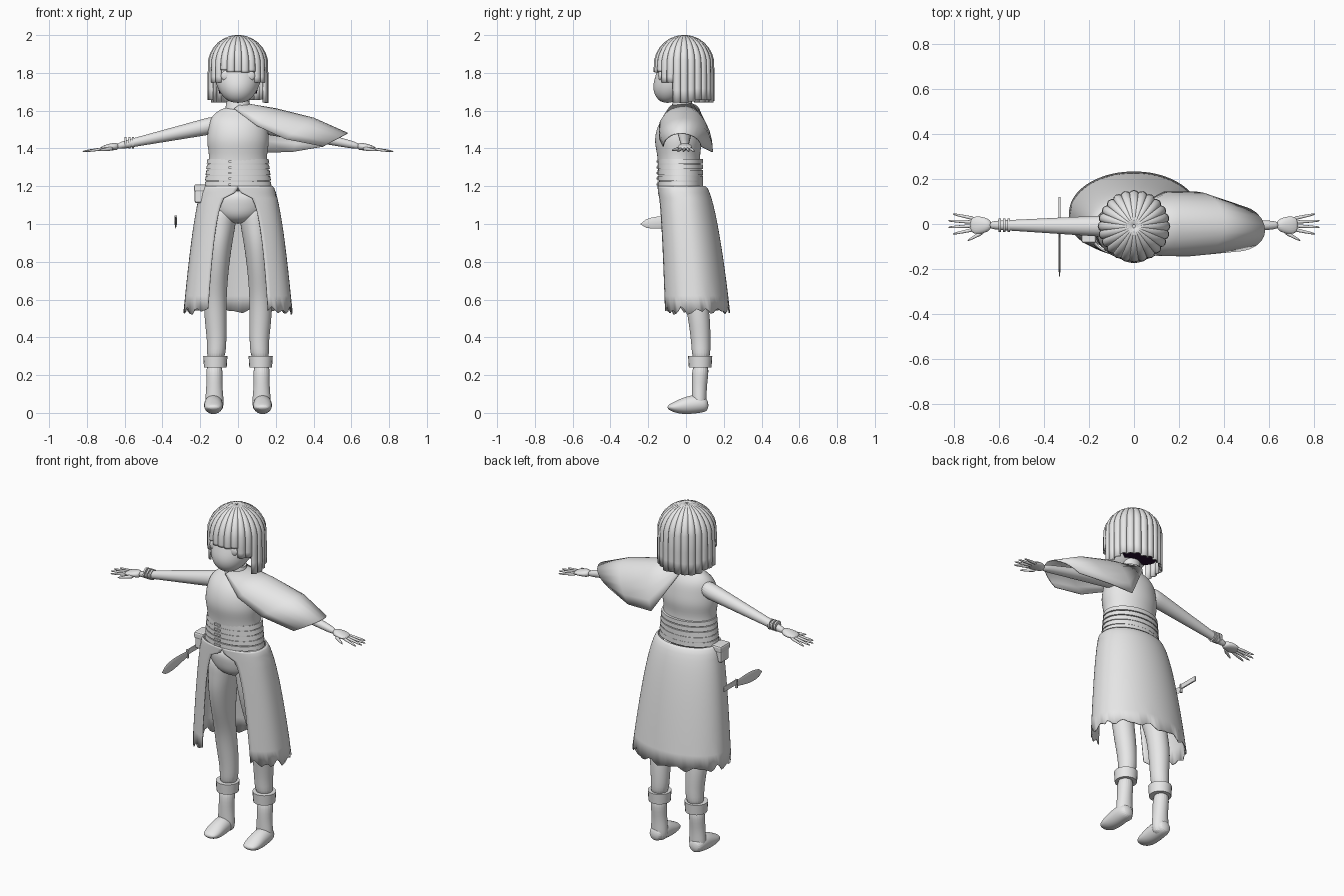
import bpy, math, random
import bmesh

random.seed(4)
if "Cube" in bpy.data.objects:
    bpy.data.objects.remove(bpy.data.objects["Cube"], do_unlink=True)


def material(name, rgb):
    mat = bpy.data.materials.new(name)
    mat.use_nodes = True
    mat.diffuse_color = (*rgb, 1)
    mat.node_tree.nodes["Principled BSDF"].inputs["Base Color"].default_value = (*rgb, 1)
    return mat


GREY = material("light grey", (.8, .8, .8))
DARK = material("dark purple", (.02, .005, .03))


def build(name, verts, faces, subsurf=0, thickness=0, mat=GREY):
    mesh = bpy.data.meshes.new(name)
    mesh.from_pydata(verts, [], faces)
    bm = bmesh.new()
    bm.from_mesh(mesh)
    bmesh.ops.recalc_face_normals(bm, faces=bm.faces)
    bm.to_mesh(mesh)
    bm.free()
    mesh.materials.append(mat)
    ob = bpy.data.objects.new(name, mesh)
    bpy.context.collection.objects.link(ob)
    if thickness:
        solid = ob.modifiers.new("Thickness", "SOLIDIFY")
        solid.thickness, solid.offset = thickness, 0
    if subsurf:
        smooth = ob.modifiers.new("Smooth", "SUBSURF")
        smooth.levels = smooth.render_levels = subsurf
    bpy.ops.object.select_all(action="DESELECT")
    ob.select_set(True)
    bpy.context.view_layer.objects.active = ob
    bpy.ops.object.shade_smooth_by_angle(angle=math.radians(45))


def grid_faces(rows, cols, closed=False):
    span = cols if closed else cols - 1
    return [(r * cols + c, r * cols + (c + 1) % cols,
             (r + 1) * cols + (c + 1) % cols, (r + 1) * cols + c)
            for r in range(rows - 1) for c in range(span)]


def loft(name, rings, axis="z", sides=20, subsurf=2, mat=GREY):
    """Each ring: place on the axis, two centre values, two radii."""
    verts = []
    for place, a, b, radius_a, radius_b in rings:
        for i in range(sides):
            turn = math.tau * i / sides
            u = a + radius_a * math.cos(turn)
            v = b + radius_b * math.sin(turn)
            verts.append({"z": (u, v, place), "x": (place, u, v), "y": (u, place, v)}[axis])
    faces = grid_faces(len(rings), sides, closed=True)
    faces += [tuple(range(sides)), tuple(range(len(verts) - sides, len(verts)))]
    build(name, verts, faces, subsurf, mat=mat)


def column(name, rings, x=0, **options):
    """Upright loft, each ring: z, centre y, radius in x, radius in y."""
    loft(name, [(z, x, y, rx, ry) for z, y, rx, ry in rings], **options)


def taper(name, start, end, radius_start, radius_end, steps=6, **options):
    """Round limb running along x with evenly changing radius."""
    rings = []
    for i in range(steps + 1):
        f = i / steps
        x, y, z = (a + (b - a) * f for a, b in zip(start, end))
        radius = radius_start + (radius_end - radius_start) * f
        rings.append((x, y, z, radius, radius))
    loft(name, rings, axis="x", **options)


def box(name, centre, size, bevel=0):
    bpy.ops.mesh.primitive_cube_add(size=1, location=centre, scale=size)
    ob = bpy.context.object
    ob.name = name
    ob.data.materials.append(GREY)
    bpy.ops.object.transform_apply(location=False, rotation=False, scale=True)
    if bevel:
        edge = ob.modifiers.new("Bevel", "BEVEL")
        edge.width, edge.segments = bevel, 2


# Head, neck and collar
column("head", [(1.64, -.1, .04, .03), (1.68, -.08, .09, .09), (1.74, -.05, .12, .13),
                (1.82, -.02, .13, .13), (1.9, -.01, .13, .13), (1.97, -.01, .06, .06)])
column("neck", [(1.58, -.02, .05, .04), (1.72, -.02, .05, .04)], subsurf=0)
column("collar", [(1.6, -.02, .07, .06), (1.65, -.02, .06, .05)], subsurf=0)
column("hair_lining", [(1.69, .05, .1, .07), (1.84, .01, .12, .11)], subsurf=0, mat=DARK)

# Hair: overlapping rounded strands around the crown, short over the face
STRANDS = 24
CROWN, REACH = 1.84, .157
for k in range(STRANDS):
    middle = math.tau * k / STRANDS
    facing = math.cos(middle)
    if facing > .75:
        tip = 1.8 + random.uniform(0, .02)
    elif facing > .45:
        tip = 1.75
    else:
        tip = 1.64 + random.uniform(0, .02)
    dome = [math.pi / 2 * (i + .2) / 7 for i in range(7)]
    path = [(REACH * math.sin(a), CROWN + REACH * math.cos(a)) for a in dome]
    path += [(REACH, CROWN + (tip - CROWN) * i / 3) for i in range(1, 4)]
    verts = []
    for radius, z in path:
        for i in range(-2, 3):
            across = i / 2
            turn = middle + across * 1.1 * math.pi / STRANDS
            r = radius * (1 - .08 * across ** 2)
            verts.append((r * math.sin(turn), -.01 - r * math.cos(turn), z))
    build("hair_strand", verts, grid_faces(len(path), 5), thickness=.008)

# Torso and hips
column("torso", [(1.16, -.02, .18, .12), (1.26, -.03, .17, .12), (1.36, -.04, .15, .11),
                 (1.43, -.04, .17, .13), (1.5, -.04, .16, .12), (1.56, -.03, .15, .1),
                 (1.6, -.02, .11, .06), (1.62, -.02, .06, .05)])
column("hips", [(1.19, -.02, .17, .12), (1.1, -.01, .17, .12), (1.04, -.01, .13, .11), (1, 0, .06, .07)])

# Wrapped waistband with front lacing
for i in range(5):
    z = 1.2 + i * .03
    width = .178 - i * .003
    column("waist_wrap", [(z, -.03, width, .12), (z + .025, -.03, width - .005, .12)], sides=40, subsurf=0)
    box("lace", (-.03, -.15, z + .01), (.04, .01, .01))

# Open skirt with a ragged hem
ROWS, COLS = 14, 61
verts = []
for row in range(ROWS):
    drop = (row / (ROWS - 1)) ** 1.6
    flare = drop ** .6
    half_width = .18 + .105 * flare
    front, back = -.147 + .017 * drop, .1 + .13 * flare
    opening = .16 * max(0, drop - .05) ** .25
    start = math.asin(opening / half_width)
    for c in range(COLS):
        turn = start + (math.tau - 2 * start) * c / (COLS - 1)
        facing = math.cos(turn)
        bulge = facing ** .7 if facing > 0 else facing
        y = (front + back) / 2 - (back - front) / 2 * bulge
        z = 1.2 - .66 * drop
        if row == ROWS - 1:
            z += .01 * math.sin(c) + .015 * math.sin(c * 1.7) * (1 if facing > -.3 else .4)
        verts.append((half_width * math.sin(turn), y, z))
build("skirt", verts, grid_faces(ROWS, COLS), thickness=.006)

for s, side in ((1, "left_"), (-1, "right_")):
    # Legs, cuffs and boots
    loft(side + "leg", [(z, s * x, y, rx, ry) for z, x, y, rx, ry in (
        (1.12, .08, -.01, .08, .1), (1, .09, 0, .08, .1), (.9, .1, 0, .07, .1), (.75, .11, .02, .06, .08),
        (.62, .12, .05, .06, .06), (.5, .12, .07, .06, .06), (.36, .11, .08, .05, .05), (.27, .12, .08, .05, .05))])
    column(side + "boot_cuff", [(.24, .075, .06, .06), (.3, .075, .064, .064)], x=s * .12, subsurf=0)
    column(side + "boot", [(.27, .08, .05, .05), (.15, .07, .04, .04), (.08, .07, .05, .04), (0, .07, .05, .04)],
           x=s * .125)
    loft(side + "foot", [(y, s * .13, z, rx, rz) for y, z, rx, rz in (
        (.12, .04, .03, .03), (.08, .05, .05, .05), (0, .04, .05, .05),
        (-.06, .03, .05, .03), (-.1, .03, .03, .01))], axis="y")
    # Arms and hands
    taper(side + "arm", (s * .1, -.01, 1.53), (s * .65, -.005, 1.41), .05, .018)
    loft(side + "palm", [(s * x, -.005, z, ry, rz) for x, z, ry, rz in (
        (.63, 1.41, .02, .02), (.67, 1.41, .04, .02), (.73, 1.4, .04, .01))], axis="x")
    for k in range(4):
        spread = k - 1.5
        reach = .83 - .01 * spread ** 2
        taper(side + "finger", (s * .7, spread * .015, 1.4), (s * reach, spread * .03, 1.384),
              .01, .005, steps=2, sides=8)
    taper(side + "thumb", (s * .66, -.03, 1.4), (s * .74, -.075, 1.39), .014, .005, steps=2, sides=8)
    # Eyes
    bpy.ops.mesh.primitive_uv_sphere_add(location=(s * .06, -.135, 1.785), scale=(.03, .012, .028))
    eye = bpy.context.object
    eye.name = side + "eye"
    eye.data.materials.append(GREY)
    bpy.ops.object.shade_smooth()

# Bracelets on the right wrist
for i in range(3):
    x = -.55 - .02 * i
    taper("bracelet", (x, -.005, 1.43), (x - .01, -.005, 1.43), .03, .03, steps=1, subsurf=0)

# Cape draped over the left arm
RIDGE = [(.02, 0, 1.64), (.2, 0, 1.61), (.4, -.01, 1.56), (.58, -.03, 1.48)]
FRONT = [(-.02, -.09, 1.61), (.1, -.14, 1.52), (.25, -.14, 1.45), (.45, -.12, 1.41)]
BACK = [(0, .07, 1.6), (.13, .14, 1.38), (.28, .14, 1.38), (.45, .08, 1.41)]
HALF = 6
verts = []
for ridge, front, back in zip(RIDGE, FRONT, BACK):
    for i in range(-HALF, HALF + 1):
        turn = abs(i) / HALF * math.pi / 2
        edge = front if i < 0 else back
        fall = 1 - math.cos(turn)
        blend = (fall, math.sin(turn), fall)
        verts.append([a + (b - a) * f for a, b, f in zip(ridge, edge, blend)])
build("shoulder_cape", verts, grid_faces(len(RIDGE), 2 * HALF + 1), thickness=.006)

# Hip pouch
box("pouch", (-.2, -.04, 1.15), (.06, .08, .08), bevel=.012)
box("pouch_flap", (-.2, -.04, 1.19), (.065, .09, .04), bevel=.01)

# Knife beside the right hip: leaf blade, guard and handle
KNIFE_X = -.33
blade = []
for i in range(9):
    f = i / 8
    depth = .002 + .03 * math.sin(math.pi * .85 * f ** .6)
    blade.append((-.24 + .24 * f, KNIFE_X, 1 + .02 * f, depth / 6, depth))
loft("knife_blade", blade, axis="y", sides=8, subsurf=0)
box("knife_guard", (KNIFE_X, 0, 1.02), (.014, .01, .05))
box("knife_handle", (KNIFE_X, .06, 1.03), (.01, .12, .03), bevel=.004)
